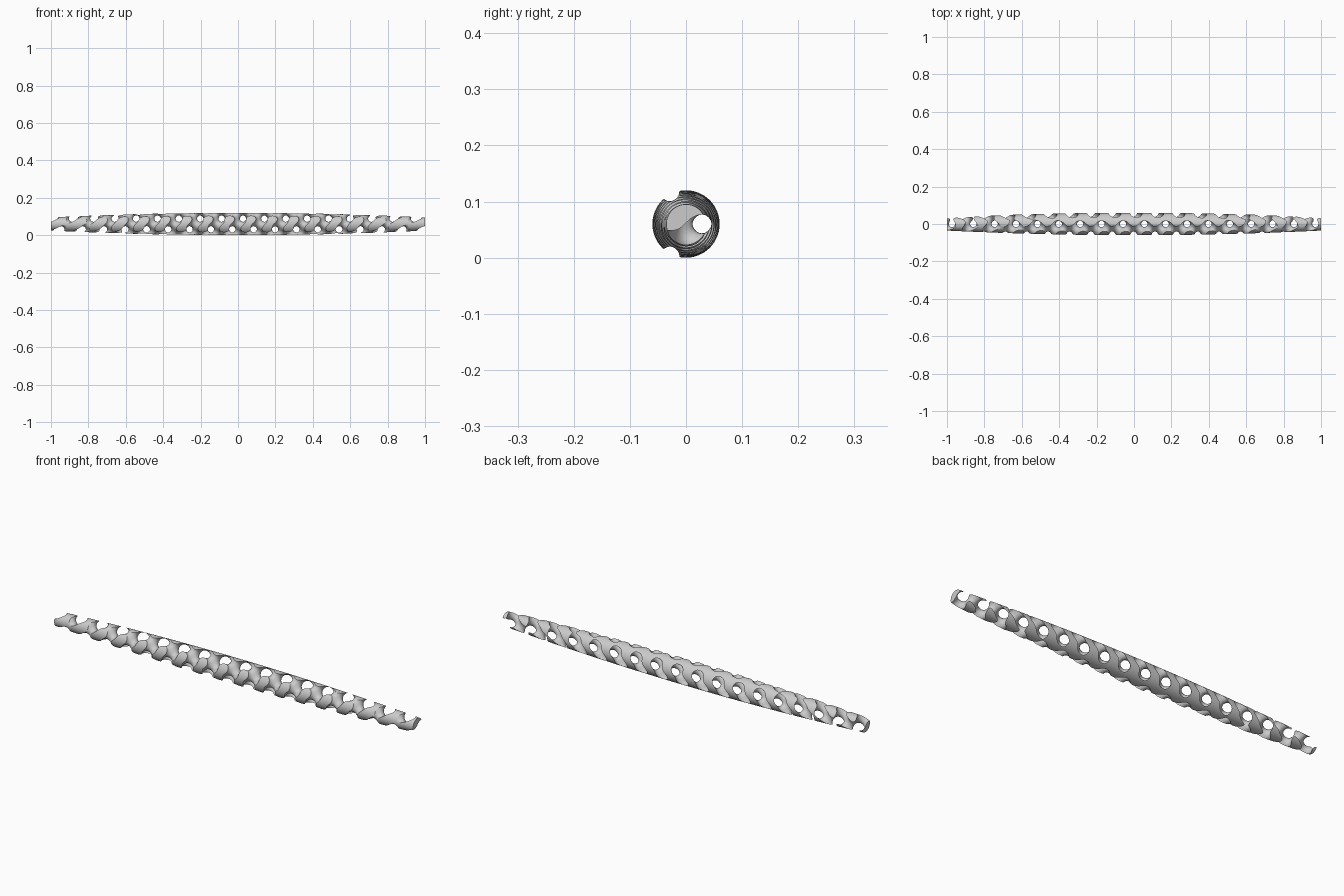
import bpy, bmesh
from math import sin, cos, pi, sqrt
from itertools import permutations

if "Cube" in bpy.data.objects:
    bpy.data.objects.remove(bpy.data.objects["Cube"])

HALF = 1.0            # half length
R_MID, R_END = 0.06, 0.035
P = 0.1143            # lattice period
X0 = 0.0266           # lattice phase along the rod
T = -0.2              # solid where field < T
NX, N = 330, 18       # cells along the rod / across it
M = N + 1
K = 2 * pi / P


def gid(i, j, k):
    return (i * M + j) * M + k


# Grid of points filling a spindle, with the lattice field at each point
pts, val = [], []
for i in range(NX + 1):
    x = -HALF + 2 * HALF * i / NX
    r = R_MID - (R_MID - R_END) * x * x
    sx, cx = sin(K * (x - X0)), cos(K * (x - X0))
    for j in range(M):
        a = -1 + 2 * j / N
        for k in range(M):
            b = -1 + 2 * k / N
            y = r * a * sqrt(1 - b * b / 2)
            z = r * b * sqrt(1 - a * a / 2)
            f = cos(K * y) * sx + sin(K * y) * cos(K * z) + sin(K * z) * cx
            pts.append((x, y, z + R_MID))
            val.append(f - T)
inside = [v < 0 for v in val]

verts, faces, lookup = [], [], {}


def corner(a):
    if a not in lookup:
        lookup[a] = len(verts)
        verts.append(pts[a])
    return lookup[a]


def cross(a, b):
    key = (a, b) if a < b else (b, a)
    if key not in lookup:
        a, b = key
        t = val[a] / (val[a] - val[b])
        lookup[key] = len(verts)
        verts.append(tuple(p + (q - p) * t for p, q in zip(pts[a], pts[b])))
    return lookup[key]


# Lattice surface inside the spindle, cell by cell
offsets = [gid(i, j, k) for i in (0, 1) for j in (0, 1) for k in (0, 1)]
steps = (gid(1, 0, 0), gid(0, 1, 0), gid(0, 0, 1))
tets = [(0, p[0], p[0] + p[1], sum(p)) for p in permutations(steps)]
for i in range(NX):
    for j in range(N):
        for k in range(N):
            g = gid(i, j, k)
            n = sum([inside[g + o] for o in offsets])
            if n == 0 or n == 8:
                continue
            for tet in tets:
                ins = [g + o for o in tet if inside[g + o]]
                if len(ins) in (0, 4):
                    continue
                out = [g + o for o in tet if not inside[g + o]]
                if len(ins) == 2:
                    (a, b), (c, d) = ins, out
                    faces.append((cross(a, c), cross(a, d), cross(b, d), cross(b, c)))
                else:
                    faces.append(tuple(cross(a, b) for a in ins for b in out))


# Outer skin and end faces, trimmed by the lattice
def skin(c00, c10, c11, c01):
    for tri in ((c00, c10, c11), (c00, c11, c01)):
        poly = []
        for a, b in zip(tri, tri[1:] + tri[:1]):
            if inside[a]:
                poly.append(corner(a))
            if inside[a] != inside[b]:
                poly.append(cross(a, b))
        if len(poly) > 2:
            faces.append(tuple(poly))


for i in range(NX):
    for j in range(N):
        for s in (0, N):
            skin(gid(i, j, s), gid(i + 1, j, s), gid(i + 1, j + 1, s), gid(i, j + 1, s))
            skin(gid(i, s, j), gid(i + 1, s, j), gid(i + 1, s, j + 1), gid(i, s, j + 1))
for i in (0, NX):
    for j in range(N):
        for k in range(N):
            skin(gid(i, j, k), gid(i, j + 1, k), gid(i, j + 1, k + 1), gid(i, j, k + 1))

# Build the object
mesh = bpy.data.meshes.new("lattice_rod")
mesh.from_pydata(verts, [], faces)
bm = bmesh.new()
bm.from_mesh(mesh)
bmesh.ops.remove_doubles(bm, verts=bm.verts, dist=0.0004)
bmesh.ops.recalc_face_normals(bm, faces=bm.faces)
bm.to_mesh(mesh)
bm.free()
rod = bpy.data.objects.new("lattice_rod", mesh)
bpy.context.collection.objects.link(rod)
bpy.context.view_layer.objects.active = rod
rod.select_set(True)
bpy.ops.object.shade_smooth_by_angle(angle=0.6)
